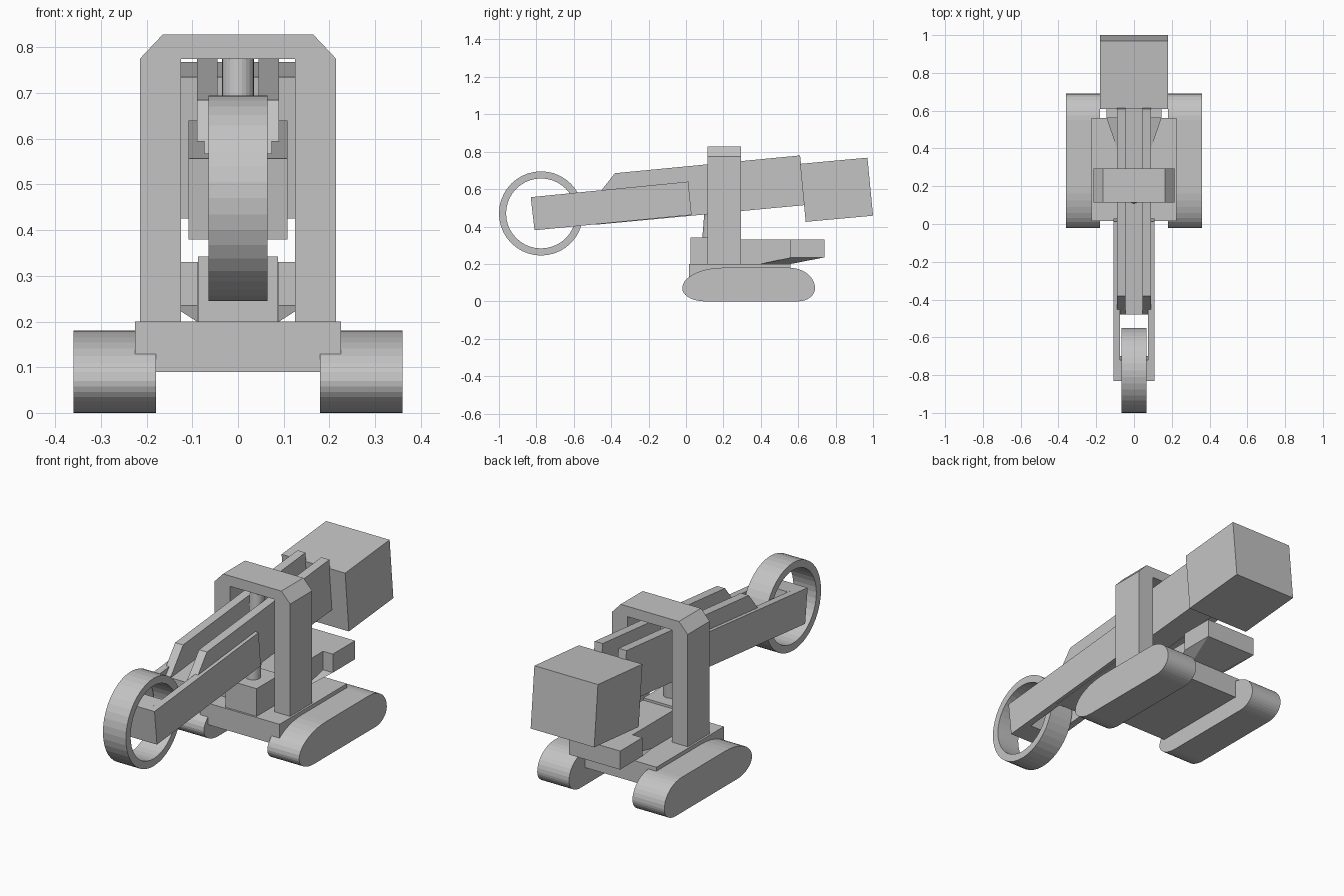
import bpy, bmesh, math
from mathutils import Vector

if "Cube" in bpy.data.objects:
    bpy.data.objects.remove(bpy.data.objects["Cube"])

mat = bpy.data.materials.new("plain grey")
mat.diffuse_color = (0.55, 0.55, 0.55, 1)
mat.use_nodes = True
mat.node_tree.nodes["Principled BSDF"].inputs["Base Color"].default_value = mat.diffuse_color


def finish(name, bm):
    bmesh.ops.recalc_face_normals(bm, faces=bm.faces[:])
    me = bpy.data.meshes.new(name)
    bm.to_mesh(me)
    bm.free()
    me.materials.append(mat)
    ob = bpy.data.objects.new(name, me)
    bpy.context.collection.objects.link(ob)
    return ob


def extrude(name, pts, direction):
    """Extrude a closed outline of 3D points along a vector."""
    bm = bmesh.new()
    f = bm.faces.new([bm.verts.new(p) for p in pts])
    r = bmesh.ops.extrude_face_region(bm, geom=[f])
    vs = [v for v in r["geom"] if isinstance(v, bmesh.types.BMVert)]
    bmesh.ops.translate(bm, verts=vs, vec=direction)
    return finish(name, bm)


def side(name, pts, x0, x1):
    """Side outline (y, z) extruded from x0 to x1."""
    return extrude(name, [(x0, y, z) for y, z in pts], Vector((x1 - x0, 0, 0)))


def front(name, pts, y0, y1):
    """Front outline (x, z) extruded from y0 to y1."""
    return extrude(name, [(x, y0, z) for x, z in pts], Vector((0, y1 - y0, 0)))


def rect(a0, a1, b0, b1):
    return [(a0, b0), (a1, b0), (a1, b1), (a0, b1)]


def pair(name, pts, x0, x1):
    side(name + "_right", pts, x0, x1)
    side(name + "_left", pts, -x1, -x0)


# crawler tracks: four elliptical corners
track = []
for cy, ry, rz, start in ((.55, .14, .11, 0), (.20, .22, .11, 90),
                          (.10, .12, .07, 180), (.60, .09, .07, 270)):
    for i in range(10):
        a = math.radians(start + i * 10 + (0.01 if i == 0 else 0))
        track.append((cy + ry * math.cos(a), .07 + rz * math.sin(a)))
pair("track", track, .18, .36)

# chassis with side ledges
front("chassis", [(-.18, .09), (.18, .09), (.18, .12), (.225, .12), (.225, .2),
                  (-.225, .2), (-.225, .12), (-.18, .12)], .015, .56)

# portal frame over the boom
front("portal_frame", [(.125, .195), (.215, .195), (.215, .775), (.165, .828),
                       (-.165, .828), (-.215, .775), (-.215, .195), (-.125, .195),
                       (-.125, .775), (.125, .775)], .115, .293)

# pedestal block and round post
side("pedestal", rect(.025, .22, .2, .342), -.088, .088)
bm = bmesh.new()
bmesh.ops.create_cone(bm, cap_ends=True, segments=24, radius1=.035, radius2=.035, depth=.44)
for v in bm.verts:
    v.co.y += .14 + v.co.z * .08
    v.co.z += .56
finish("post", bm)

# rear base and overhanging tail with tapered underside
side("rear_base", rect(.2, .56, .195, .33), -.09, .09)
bm = bmesh.new()
rings = []
for x, y0, y1, z in ((.09, .40, .56, .2), (.145, .56, .74, .235), (.145, .56, .74, .33)):
    rings.append([bm.verts.new(p) for p in ((-x, y0, z), (x, y0, z), (x, y1, z), (-x, y1, z))])
for a, b in zip(rings, rings[1:]):
    for i in range(4):
        bm.faces.new((a[i], a[(i + 1) % 4], b[(i + 1) % 4], b[i]))
bm.faces.new(rings[0])
bm.faces.new(rings[-1])
finish("tail_block", bm)

# boom: two deep side plates and a lower core
pair("boom_plate", [(-.48, .41), (.64, .515), (.61, .78), (-.38, .685), (-.455, .59), (-.48, .56)],
     .045, .09)
side("boom_core", [(-.48, .412), (.64, .517), (.62, .66), (-.48, .555)], -.046, .046)

# counterweight
side("counterweight", [(.64, .425), (1.0, .458), (.97, .768), (.61, .735)], -.18, .18)

# forked arm holding the digging wheel, with a front crosspiece
pair("wheel_arm", [(-.81, .38), (.03, .462), (.012, .64), (-.83, .557)], .073, .108)
side("arm_crosspiece", [(-.81, .38), (-.70, .391), (-.72, .568), (-.83, .557)], -.074, .074)

# digging wheel ring
bm = bmesh.new()
N = 40
loops = []
for r, x in ((.225, -.065), (.225, .065), (.187, .065), (.187, -.065)):
    loops.append([bm.verts.new((x, -.775 + r * math.cos(2 * math.pi * i / N),
                                .47 + r * math.sin(2 * math.pi * i / N))) for i in range(N)])
for k in range(4):
    a, b = loops[k], loops[(k + 1) % 4]
    for i in range(N):
        j = (i + 1) % N
        bm.faces.new((a[i], a[j], b[j], b[i]))
finish("digging_wheel", bm)
